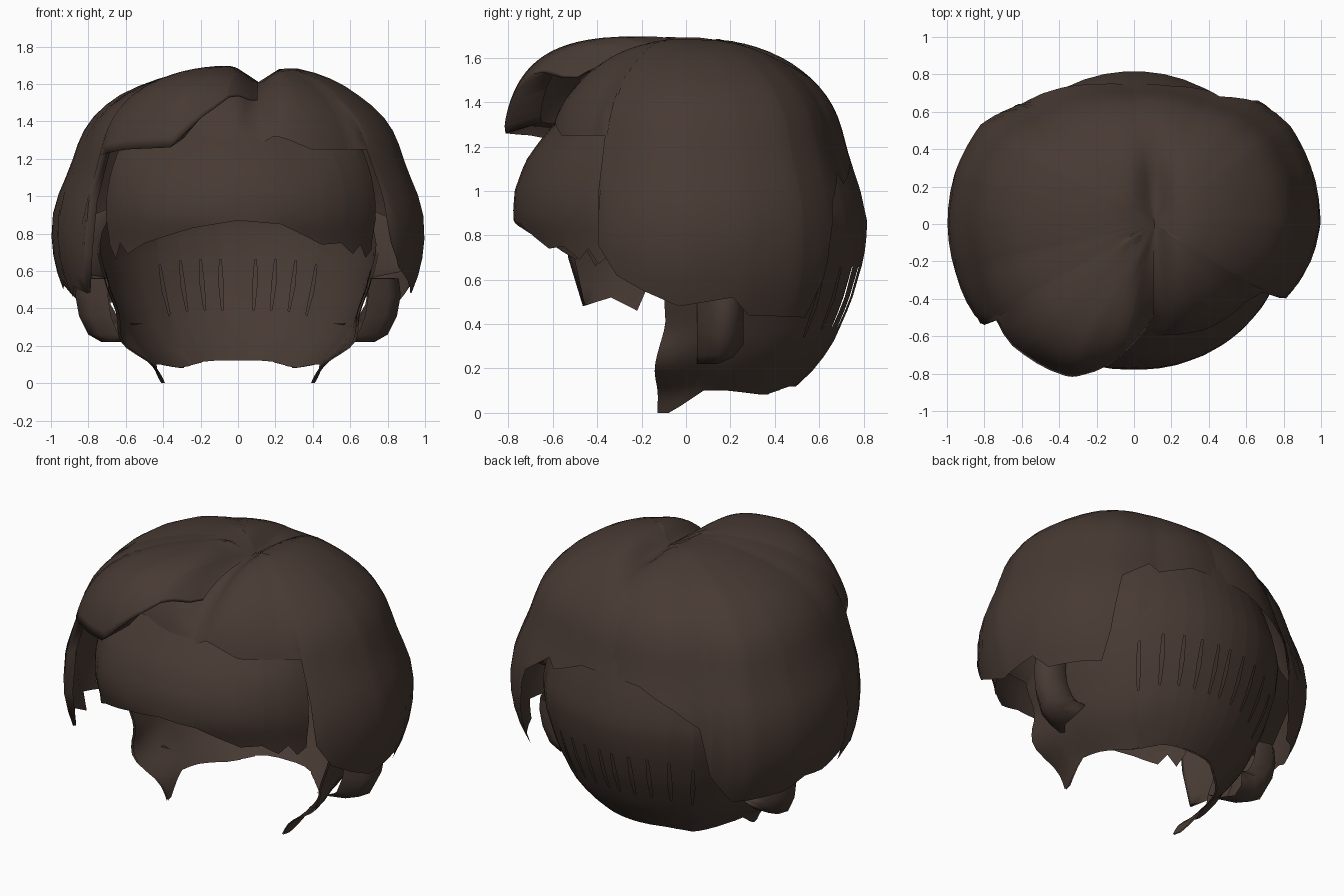
import bpy, bmesh, math
from mathutils import Vector

if "Cube" in bpy.data.objects:
    bpy.data.objects.remove(bpy.data.objects["Cube"])

hair = bpy.data.materials.new("dark_brown_hair")
hair.diffuse_color = (0.064, 0.042, 0.033, 1)
hair.use_nodes = True
hair.node_tree.nodes["Principled BSDF"].inputs["Base Color"].default_value = hair.diffuse_color
ZC, H = 0.85, 0.85                  # widest level, dome height
PART = 0.11                         # x of the parting


def lerp(keys, x):
    if x <= keys[0][0]:
        return keys[0][1]
    for (x0, y0), (x1, y1) in zip(keys, keys[1:]):
        if x <= x1:
            return y0 + (y1 - y0) * (x - x0) / (x1 - x0)
    return keys[-1][1]


def at(a, r, z):
    # azimuth: 0 = front, 90 = right, 180 = back
    a = math.radians(a)
    return Vector((r * math.sin(a), -r * math.cos(a), z))


def angles(start, stop, step, *tables):
    s = {start, stop}
    s.update(start + i * step for i in range(int((stop - start) / step) + 1))
    for t in tables:
        s.update(k for k, _ in t if start <= k <= stop)
    return sorted(s)


def sheet(name, columns, skip=lambda i, j: False):
    bm = bmesh.new()
    g = [[bm.verts.new(p) for p in col] for col in columns]
    for i in range(len(g) - 1):
        for j in range(len(g[0]) - 1):
            if not skip(i, j):
                bm.faces.new((g[i][j], g[i][j + 1], g[i + 1][j + 1], g[i + 1][j]))
    bmesh.ops.remove_doubles(bm, verts=bm.verts, dist=0.0005)
    bmesh.ops.recalc_face_normals(bm, faces=bm.faces)
    if sum(f.normal.dot(f.calc_center_median() - Vector((0, 0, ZC))) for f in bm.faces) < 0:
        bmesh.ops.reverse_faces(bm, faces=bm.faces)
    me = bpy.data.meshes.new(name)
    bm.to_mesh(me)
    bm.free()
    me.materials.append(hair)
    for p in me.polygons:
        p.use_smooth = True
    ob = bpy.data.objects.new(name, me)
    bpy.context.collection.objects.link(ob)
    return ob


def cap_column(a, radius, edge, fullness, lip):
    # dome meridian from the crown to the hair edge, sinking along the parting
    R, c, n = lerp(radius, a), (lerp(edge, a) - ZC) / H, lerp(fullness, a)
    end = math.acos(max(-1, min(1, math.copysign(abs(c) ** (n / 2), c))))
    slim = 0.055 * max(0, min(1, (3 - n) / 0.7))
    col = []
    for j in range(19):
        p = end * j / 18
        r = R * math.sin(p) ** (2 / n)
        z = ZC + H * math.copysign(abs(math.cos(p)) ** (2 / n), math.cos(p))
        r *= 1 - slim * math.exp(-((z - 1.17) / 0.2) ** 2)
        v = at(a, r, z)
        v.x += PART * max(0, 1 - r / 0.65)
        back = max(0, min(1, (0.55 - v.y) / 0.35))
        v.z -= 0.09 * back * math.exp(-((v.x - PART) / 0.085) ** 2) * max(0, min(1, (z - 1.2) / 0.25))
        col.append(v)
    if lip:                                    # edge rolls under
        k = max(0, min(1, (a + 62) / 20))
        col.append(Vector((v.x * (1 - 0.2 * k), v.y * (1 - 0.2 * k), v.z + 0.05 * k)))
    return col


# right half of the hair, running on under the swoop
r_rad = [(-62, .78), (-30, .70), (0, .70), (20, .75), (40, .80), (55, .84), (64, .91), (78, .97),
         (90, 1.0), (106, 1.0), (122, .99), (135, .94), (150, .86), (180, .81)]
r_edge = [(-62, 1.25), (-25, 1.29), (0, 1.31), (17, 1.34), (35, 1.25), (62, 1.25), (64, .76),
          (70, .62), (78, .55), (88, .48), (103, .52), (108, .44), (128, .43), (132, .6),
          (136, .95), (146, 1.08), (150, 1.03), (165, 1.12), (180, 1.12)]
r_full = [(-62, 2.2), (180, 2.25)]
sheet("right_hair_cap", [cap_column(a, r_rad, r_edge, r_full, False)
                         for a in angles(-62, 180, 5, r_rad, r_edge)])

# left half of the hair with the raised, fuller front swoop
l_rad = [(-180, .81), (-152, .86), (-138, .88), (-123, .98), (-106, 1.0), (-90, 1.0),
         (-65, .99), (-56, .98), (-41, .94), (-30, .92), (-22, .90), (-5, .82), (9, .77)]
l_edge = [(-180, 1.12), (-165, 1.1), (-150, 1.0), (-140, .9), (-136, .6), (-128, .43),
          (-108, .45), (-100, .52), (-90, .5), (-79, .55), (-76, .46), (-69, .52), (-60, .48),
          (-57, .7), (-55, 1.22), (-40, 1.25), (-24, 1.26), (-14, 1.42), (-4, 1.53), (9, 1.6)]
l_full = [(-180, 2.25), (-75, 2.2), (-56, 2.5), (-40, 3.3), (-22, 3.9), (-5, 3.6), (9, 2.8)]
sheet("left_hair_cap", [cap_column(a, l_rad, l_edge, l_full, True)
                        for a in angles(-180, 9, 5, l_rad, l_edge)])

# fringe band across the forehead
f_prof = [(.66, .93), (.76, .95), (.88, 1), (1.0, .99), (1.13, .93), (1.22, .85), (1.34, .72)]
f_low = [(-62, .74), (-58, .66), (-54, .75), (-50, .69), (-40, .75), (-18, .83), (0, .87),
         (17, .85), (36, .74), (45, .75), (52, .69), (56, .74), (60, .67), (64, .71)]
f_rad = [(-62, .80), (-45, .81), (-20, .79), (0, .78), (20, .79), (45, .81), (64, .82)]
cols = []
for a in angles(-62, 64, 6, f_low):
    lo, side = lerp(f_low, a), min(1, max(0, (abs(a) - 30) / 30))
    col = []
    for j in range(11):
        z = lo + (1.33 - 0.06 * side - lo) * j / 10
        f = lerp(f_prof, z)
        col.append(at(a, lerp(f_rad, a) * (f + (1 - f) * 0.45 * side), z))
    cols.append(col)
sheet("fringe", cols)

# nape: two close layers with tapering slits between the locks
n_prof = [(0, .54), (.1, .58), (.2, .71), (.3, .80), (.5, .91), (.7, .98), (.85, 1), (1.0, .96), (1.2, .88)]
n_low = [(72, .0), (79, .0), (86, .03), (100, .1), (115, .1), (140, .08), (160, .12), (180, .12)]
n_top = [(72, .6), (82, .62), (95, .7), (130, 1.0), (150, 1.2), (180, 1.2)]
n_rad = [(72, .77), (90, .77), (115, .79), (140, .82), (160, .82), (180, .82)]
base = [72, 75, 79, 86, 93, 100, 108, 115, 122, 130, 137, 150]


def nape_layer(name, scale, slits, flare):
    keys = sorted(set(base + [360 - a for a in base] + [s + d for s in slits for d in (-.9, 0, .9)]))
    cols = []
    for a in keys:
        m = min(a, 360 - a)
        lo, hi = lerp(n_low, m), lerp(n_top, m)
        front = max(0, min(1, (100 - m) / 28))
        col = []
        for j in range(17):
            z = lo + (hi - lo) * j / 16
            wide = 1 + 0.15 * front * math.exp(-((z - .2) / .11) ** 2)
            turn = 10 * front * min(1, z / .4)
            # slit columns pinch together towards the slit ends
            b = a
            for s in slits:
                if 0 < abs(a - s) < 1:
                    b = s + (a - s) * max(.15, 1 - abs(j - 6) / 3.5)
            b += turn if a < 180 else -turn
            r = scale * lerp(n_rad, m) * wide * lerp(n_prof, z)
            if flare and j == 16 and m < 125:        # top rim meets the cap
                r = max(r, lerp([(72, .9), (90, .95), (115, .93), (125, r)], m))
            col.append(at(b, r, z))
        cols.append(col)
    gap = {i for i, a in enumerate(keys[:-1])
           if any(abs((a + keys[i + 1]) / 2 - s) < .6 for s in slits)}
    sheet(name, cols, lambda i, j: i in gap and 4 <= j <= 7)


nape_layer("nape_outer", 1.0, [180 + s * k for k in (3, 11, 19, 28, 38) for s in (-1, 1)], True)
nape_layer("nape_inner", 0.98, [180 + s * k for k in (7, 15, 23.5, 33) for s in (-1, 1)], False)

# curled tufts behind the ears
tuft = [(.86, .56), (.87, .47), (.85, .36), (.80, .26), (.73, .22), (.62, .22)]
for side, name in ((1, "right_ear_tuft"), (-1, "left_ear_tuft")):
    rows = []
    for y, s, dz, lean in ((.05, .80, .0, .0), (.11, .93, .0, .03), (.17, 1, .0, .03),
                           (.22, .98, .03, .01), (.26, .92, .09, 0), (.23, .80, .1, 0)):
        rows.append([Vector((side * x * s, y - lean * (.56 - z) / .35, z + dz * (.57 - z) / .35))
                     for x, z in tuft])
    sheet(name, rows)
